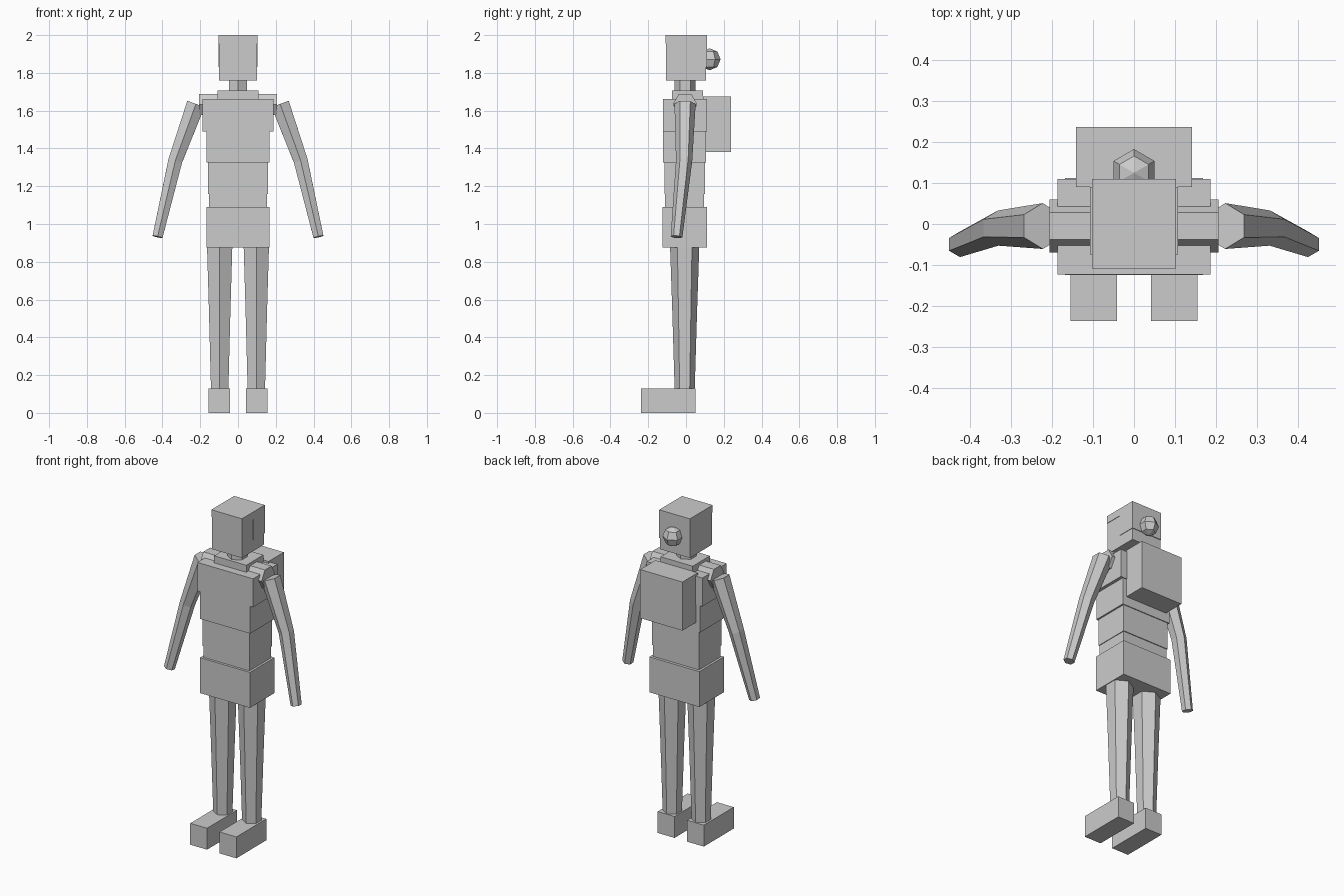
import bpy, bmesh, math
from mathutils import Vector

cube = bpy.data.objects.get("Cube")
if cube:
    bpy.data.objects.remove(cube, do_unlink=True)

grey = bpy.data.materials.new("plain grey")
grey.use_nodes = True
COLOUR = (0.6, 0.6, 0.6, 1)
grey.diffuse_color = COLOUR
grey.node_tree.nodes["Principled BSDF"].inputs["Base Color"].default_value = COLOUR


def finish(name, bm):
    bmesh.ops.recalc_face_normals(bm, faces=bm.faces)
    mesh = bpy.data.meshes.new(name)
    bm.to_mesh(mesh)
    bm.free()
    mesh.materials.append(grey)
    obj = bpy.data.objects.new(name, mesh)
    bpy.context.collection.objects.link(obj)
    return obj


def box(name, x, y, z):
    """Box from (min, max) ranges."""
    bm = bmesh.new()
    bmesh.ops.create_cube(bm, size=1)
    for v in bm.verts:
        v.co = [a + (b - a) * (c + 0.5) for (a, b), c in zip((x, y, z), v.co)]
    return finish(name, bm)


def limb(name, stations, sides=6):
    """Hexagonal tube through (centre, radius) stations, one edge facing front."""
    bm = bmesh.new()
    pts = [Vector(c) for c, r in stations]
    rings = []
    for i, (c, r) in enumerate(stations):
        axis = (pts[min(i + 1, len(pts) - 1)] - pts[max(i - 1, 0)]).normalized()
        front = Vector((0, -1, 0))
        front = (front - axis * front.dot(axis)).normalized()
        side = axis.cross(front)
        angles = [math.tau * k / sides for k in range(sides)]
        rings.append([bm.verts.new(pts[i] + r * (front * math.cos(a) + side * math.sin(a)))
                      for a in angles])
    for lo, hi in zip(rings, rings[1:]):
        for k in range(sides):
            n = (k + 1) % sides
            bm.faces.new((lo[k], lo[n], hi[n], hi[k]))
    bm.faces.new(rings[0])
    bm.faces.new(rings[-1])
    return finish(name, bm)


# Head, cap of hair, side hair and bun
box("head", (-0.1, 0.1), (-0.106, 0.106), (1.76, 1.99))
box("hair_cap", (-0.103, 0.103), (-0.109, 0.11), (1.955, 2.0))
box("back_hair", (-0.103, 0.103), (0.0, 0.11), (1.83, 1.96))
bm = bmesh.new()
bmesh.ops.create_uvsphere(bm, u_segments=6, v_segments=4, radius=0.058)
bmesh.ops.translate(bm, verts=bm.verts, vec=(0, 0.125, 1.872))
finish("hair_bun", bm)

# Neck and torso
limb("neck", [((0, -0.005, 1.68), 0.056), ((0, -0.005, 1.78), 0.056)])
box("collar", (-0.108, 0.108), (-0.075, 0.09), (1.64, 1.706))
box("chest", (-0.187, 0.187), (-0.123, 0.11), (1.49, 1.663))
box("ribcage", (-0.168, 0.168), (-0.123, 0.105), (1.325, 1.5))
box("waist", (-0.158, 0.158), (-0.115, 0.1), (1.16, 1.33))
box("lower_waist", (-0.154, 0.154), (-0.11, 0.095), (1.08, 1.165))
box("hips", (-0.168, 0.168), (-0.125, 0.112), (0.875, 1.09))
box("backpack", (-0.142, 0.142), (0.09, 0.237), (1.38, 1.675))

# Shoulders, arms, legs and feet
for label, s in (("left", 1), ("right", -1)):
    limb(label + "_shoulder", [((s * 0.08, -0.005, 1.633), 0.065),
                               ((s * 0.207, -0.005, 1.633), 0.065)])
    limb(label + "_arm", [((s * 0.223, -0.005, 1.635), 0.056),
                          ((s * 0.332, -0.01, 1.335), 0.043),
                          ((s * 0.426, -0.05, 0.932), 0.031)])
    limb(label + "_leg", [((s * 0.097, -0.007, 0.9), 0.078),
                          ((s * 0.097, -0.007, 0.55), 0.066),
                          ((s * 0.097, -0.007, 0.12), 0.053)])
    box(label + "_foot", sorted((s * 0.042, s * 0.155)), (-0.237, 0.05), (0, 0.13))
